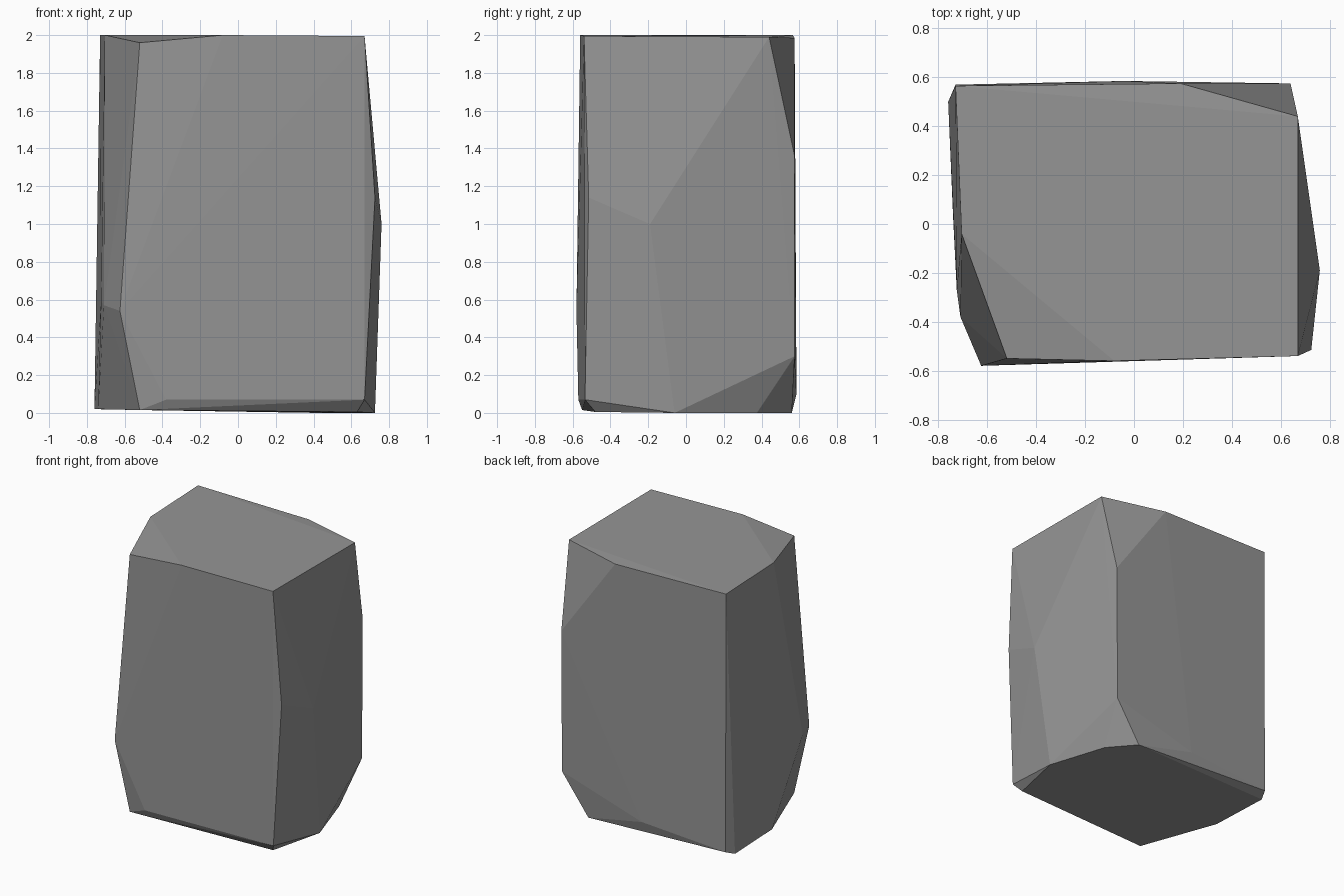
import bpy, bmesh

cube = bpy.data.objects.get("Cube")
if cube:
    bpy.data.objects.remove(cube, do_unlink=True)

# Corner points of the chipped stone block, grouped by region
top_rim = [(-.73, .565, 2), (-.705, -.04, 2), (-.52, -.55, 1.96), (-.08, -.56, 2),
           (.67, -.54, 1.995), (.67, .44, 1.99), (.19, .575, 1.985)]
sides = [(.64, .575, 1.36), (.635, .575, .3),                     # back left edge
         (.76, -.19, 1), (.725, -.515, 1.14),                     # left bulge
         (-.625, -.58, .54), (-.725, -.27, .59), (-.71, -.38, .57),  # front right chip
         (-.04, .585, .1), (-.73, .57, .05)]                      # back
bottom_rim = [(.67, -.535, .07), (-.38, -.57, .07), (.63, -.48, .005), (.725, -.06, 0),
              (.585, .375, 0), (.425, .56, 0), (-.76, .5, .02), (-.74, .03, .02),
              (-.52, -.55, .015)]

# Wrap the points in a faceted hull
bm = bmesh.new()
for p in top_rim + sides + bottom_rim:
    bm.verts.new(p)
hull = bmesh.ops.convex_hull(bm, input=bm.verts)
loose = {v for v in hull["geom_interior"] + hull["geom_unused"]
         if isinstance(v, bmesh.types.BMVert)}
bmesh.ops.delete(bm, geom=list(loose), context="VERTS")
bmesh.ops.recalc_face_normals(bm, faces=bm.faces)
mesh = bpy.data.meshes.new("stone_block")
bm.to_mesh(mesh)
bm.free()

# Plain grey stone
stone = bpy.data.materials.new("grey_stone")
stone.use_nodes = True
grey = (.3, .3, .3, 1)
stone.diffuse_color = grey
stone.node_tree.nodes["Principled BSDF"].inputs["Base Color"].default_value = grey
mesh.materials.append(stone)

block = bpy.data.objects.new("stone_block", mesh)
bpy.context.collection.objects.link(block)
